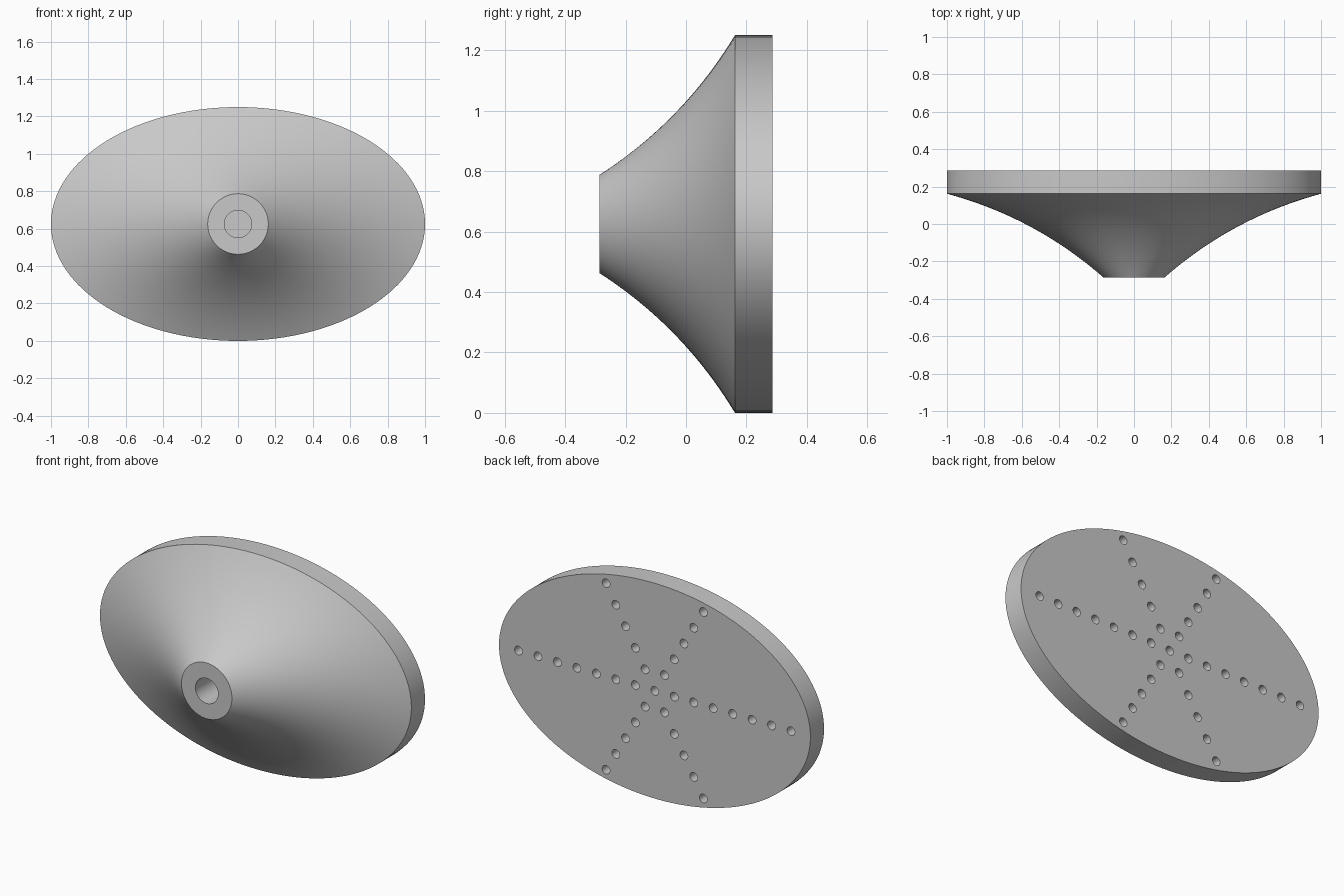
import bpy
import bmesh
from math import cos, sin, pi, radians
from mathutils import Matrix, Vector

SEGMENTS, RINGS = 128, 20
CENTRE_Z = 0.625
FRONT, SHOULDER, BACK = -0.287, 0.162, 0.287
NECK_RADIUS, HALF_WIDTH, HALF_HEIGHT = 0.162, 1.0, 0.625
BORE_RADIUS, BORE_DEPTH = 0.073, 0.25
NOZZLE_RADIUS, NOZZLE_DEPTH, NOZZLE_STEP = 0.025, 0.06, 0.125

cube = bpy.data.objects.get("Cube")
if cube:
    bpy.data.objects.remove(cube, do_unlink=True)

grey = bpy.data.materials.new("satin grey")
grey.use_nodes = True
grey.diffuse_color = (0.58, 0.58, 0.58, 1)
grey.node_tree.nodes["Principled BSDF"].inputs["Base Color"].default_value = grey.diffuse_color


def make_object(name, bm):
    bmesh.ops.recalc_face_normals(bm, faces=bm.faces)
    mesh = bpy.data.meshes.new(name)
    bm.to_mesh(mesh)
    bm.free()
    mesh.materials.append(grey)
    obj = bpy.data.objects.new(name, mesh)
    bpy.context.collection.objects.link(obj)
    return obj


def flare_point(angle, t):
    """Point on the concave flare from the round neck to the oval rim."""
    start = Vector((NECK_RADIUS * cos(angle), FRONT, NECK_RADIUS * sin(angle)))
    end = Vector((HALF_WIDTH * cos(angle), SHOULDER, HALF_HEIGHT * sin(angle)))
    outward = end - start
    outward.y = 0
    bow = Vector((0, outward.length, 0)) - outward.normalized() * (SHOULDER - FRONT)
    control = (start + end) / 2 + bow * 0.116
    return start * (1 - t) ** 2 + control * 2 * t * (1 - t) + end * t ** 2


# Shower head body: flare, straight rim, and flat end caps
bm = bmesh.new()
angles = [2 * pi * i / SEGMENTS for i in range(SEGMENTS)]
loops = [[flare_point(a, r / RINGS) for a in angles] for r in range(RINGS + 1)]
loops.append([Vector((p.x, BACK, p.z)) for p in loops[-1]])
lift = Vector((0, 0, CENTRE_Z))
rings = [[bm.verts.new(p + lift) for p in loop] for loop in loops]
for lower, upper in zip(rings, rings[1:]):
    for i in range(SEGMENTS):
        j = (i + 1) % SEGMENTS
        bm.faces.new((lower[i], lower[j], upper[j], upper[i]))
bm.faces.new(rings[0])
bm.faces.new(rings[-1])
body = make_object("shower_head_body", bm)

# Cutters: the pipe bore in front and six rays of nozzle holes behind
cutters = bmesh.new()


def add_cutter(x, y, z, radius, depth, sides):
    """Cylinder along y, reaching the given depth on both sides of a face."""
    place = Matrix.Translation((x, y, z + CENTRE_Z)) @ Matrix.Rotation(pi / 2, 4, "X")
    bmesh.ops.create_cone(cutters, cap_ends=True, segments=sides, radius1=radius,
                          radius2=radius, depth=2 * depth, matrix=place)


add_cutter(0, FRONT, 0, BORE_RADIUS, BORE_DEPTH, 48)
add_cutter(0, BACK, 0, NOZZLE_RADIUS, NOZZLE_DEPTH, 24)
for ray in range(6):
    angle = radians(60 * ray)
    count = 7 if ray % 3 == 0 else 5
    for k in range(1, count + 1):
        distance = k * NOZZLE_STEP
        add_cutter(distance * cos(angle), BACK, distance * sin(angle),
                   NOZZLE_RADIUS, NOZZLE_DEPTH, 24)
cutter = make_object("hole_cutters", cutters)
cutter.hide_render = True

# Cut the holes, then drop the helper
bpy.ops.object.select_all(action="DESELECT")
body.select_set(True)
bpy.context.view_layer.objects.active = body
holes = body.modifiers.new("holes", "BOOLEAN")
holes.operation = "DIFFERENCE"
holes.solver = "EXACT"
holes.object = cutter
bpy.ops.object.modifier_apply(modifier=holes.name)
bpy.data.objects.remove(cutter, do_unlink=True)

bpy.ops.object.shade_smooth_by_angle(angle=radians(30))
